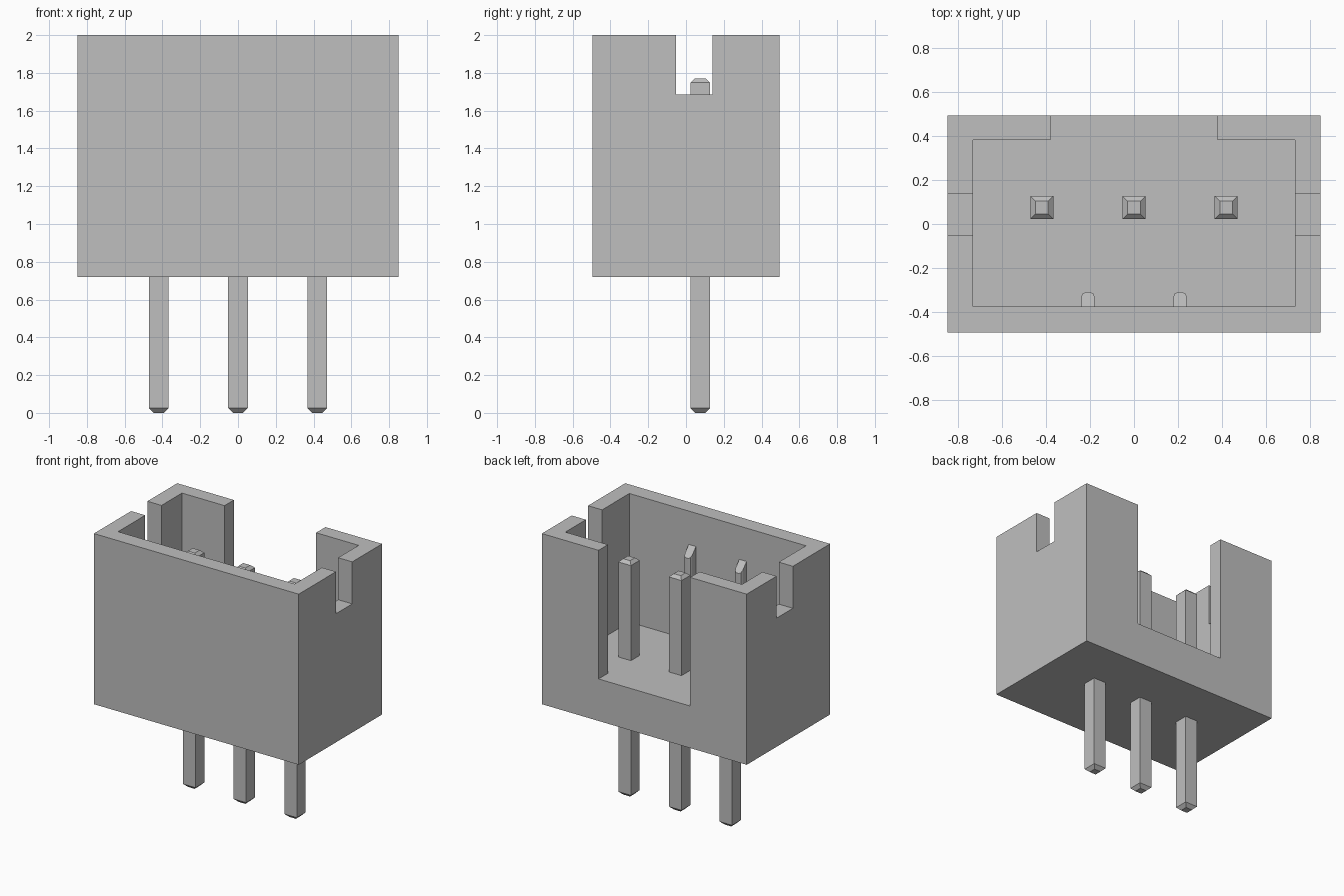
import bpy
import bmesh

old = bpy.data.objects.get("Cube")
if old:
    bpy.data.objects.remove(old, do_unlink=True)

grey = bpy.data.materials.new("light grey")
grey.use_nodes = True
COLOUR = (0.52, 0.52, 0.52, 1)
grey.diffuse_color = COLOUR
grey.node_tree.nodes["Principled BSDF"].inputs["Base Color"].default_value = COLOUR


def loft(name, rings):
    """Closed solid through matching rings of points, capped at both ends."""
    bm = bmesh.new()
    loops = [[bm.verts.new(p) for p in ring] for ring in rings]
    n = len(loops[0])
    for a, b in zip(loops, loops[1:]):
        for i in range(n):
            j = (i + 1) % n
            bm.faces.new((a[i], a[j], b[j], b[i]))
    bm.faces.new(loops[0][::-1])
    bm.faces.new(loops[-1])
    bmesh.ops.recalc_face_normals(bm, faces=bm.faces)
    mesh = bpy.data.meshes.new(name)
    bm.to_mesh(mesh)
    bm.free()
    mesh.materials.append(grey)
    obj = bpy.data.objects.new(name, mesh)
    bpy.context.collection.objects.link(obj)
    return obj


def rect(x0, x1, y0, y1, z):
    return [(x0, y0, z), (x1, y0, z), (x1, y1, z), (x0, y1, z)]


def box(name, x0, x1, y0, y1, z0, z1):
    return loft(name, [rect(x0, x1, y0, y1, z) for z in (z0, z1)])


def cut(target, cutter):
    cutter.hide_render = True
    mod = target.modifiers.new("cut", "BOOLEAN")
    mod.operation = "DIFFERENCE"
    mod.solver = "EXACT"
    mod.object = cutter
    bpy.context.view_layer.objects.active = target
    bpy.ops.object.modifier_apply(modifier=mod.name)
    bpy.data.objects.remove(cutter, do_unlink=True)


# Housing: open-topped box with a wide back opening and side slots
FLOOR = 1.035
FRONT_WALL = -0.375
housing = box("housing", -0.85, 0.85, -0.494, 0.494, 0.72, 2)
cut(housing, box("cavity_cutter", -0.733, 0.733, FRONT_WALL, 0.383, FLOOR, 2.2))
cut(housing, box("back_cutter", -0.38, 0.38, 0.2, 0.7, FLOOR, 2.2))
cut(housing, box("side_cutter", -1, 1, -0.053, 0.14, 1.685, 2.2))

# Square pins with chamfered ends
PIN_Y = 0.075
for side, x in (("right", -0.42), ("middle", 0), ("left", 0.42)):
    rings = []
    for z, r in ((0, 0.027), (0.025, 0.052), (1.748, 0.052), (1.77, 0.029)):
        rings.append(rect(x - r, x + r, PIN_Y - r, PIN_Y + r, z))
    loft(side + "_pin", rings)

# Guide ribs inside the front wall: rounded nose, top sloping down to it
profile = [(-0.03, -0.01), (0.03, -0.01), (0.03, 0.045), (0.024, 0.058),
           (0.012, 0.064), (-0.012, 0.064), (-0.024, 0.058), (-0.03, 0.045)]
for side, x in (("right", -0.21), ("left", 0.21)):
    bottom = [(x + u, FRONT_WALL + v, FLOOR - 0.01) for u, v in profile]
    top = [(x + u, FRONT_WALL + v, 1.75 - 1.1 * v) for u, v in profile]
    loft(side + "_guide_rib", [bottom, top])
